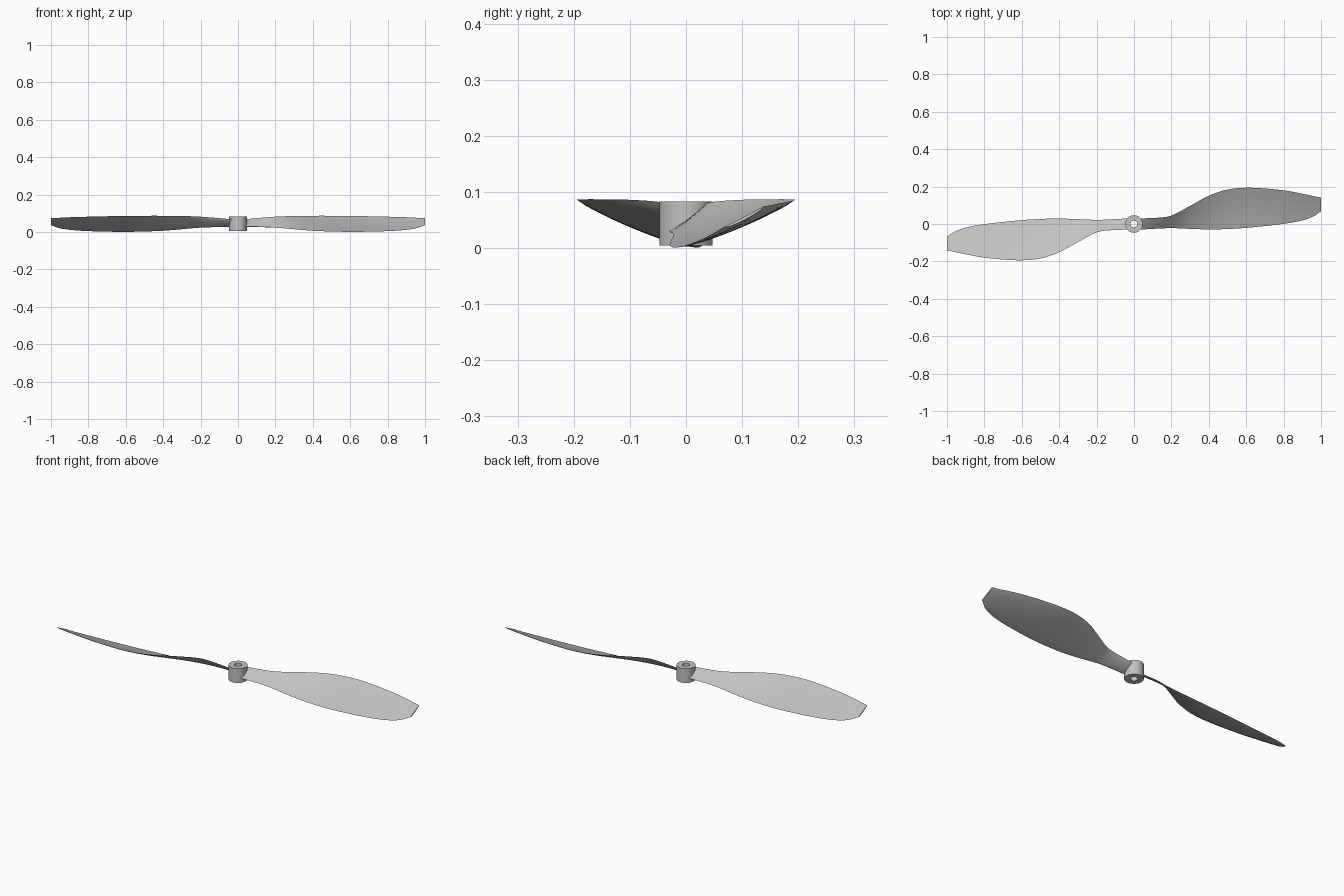
import bpy, bmesh, math
from mathutils import Matrix

cube = bpy.data.objects.get("Cube")
if cube:
    bpy.data.objects.remove(cube, do_unlink=True)

grey = bpy.data.materials.new("light_grey")
grey.use_nodes = True
COLOUR = (0.54, 0.54, 0.54, 1)
grey.diffuse_color = COLOUR
grey.node_tree.nodes["Principled BSDF"].inputs["Base Color"].default_value = COLOUR

# Blade stations: distance, low edge y and z, high edge y and z
STATIONS = [
    (0.03, -0.030, 0.030, 0.030, 0.068),
    (0.12, -0.025, 0.028, 0.033, 0.076),
    (0.20, -0.022, 0.024, 0.045, 0.082),
    (0.30, -0.026, 0.015, 0.097, 0.086),
    (0.40, -0.029, 0.007, 0.151, 0.087),
    (0.50, -0.027, 0.003, 0.184, 0.087),
    (0.62, -0.019, 0.001, 0.194, 0.086),
    (0.80, 0.001, 0.005, 0.180, 0.082),
    (0.90, 0.019, 0.012, 0.162, 0.079),
    (0.96, 0.041, 0.022, 0.149, 0.076),
    (1.00, 0.068, 0.038, 0.140, 0.075),
]


def station(x):
    """Smooth cubic interpolation of the blade edges at distance x."""
    last = len(STATIONS) - 1
    i = next((k for k in range(last) if x <= STATIONS[k + 1][0]), last - 1)
    a, b = STATIONS[i], STATIONS[i + 1]
    before, after = STATIONS[max(i - 1, 0)], STATIONS[min(i + 2, last)]
    h = b[0] - a[0]
    t = (x - a[0]) / h
    values = []
    for k in range(1, len(a)):
        m0 = (b[k] - before[k]) / (b[0] - before[0]) * h
        m1 = (after[k] - a[k]) / (after[0] - a[0]) * h
        values.append(a[k] * (1 + 2 * t) * (1 - t) ** 2 + m0 * t * (1 - t) ** 2
                      + b[k] * t * t * (3 - 2 * t) + m1 * t * t * (t - 1))
    return values


def finish(bm, name, angle):
    bmesh.ops.recalc_face_normals(bm, faces=bm.faces)
    mesh = bpy.data.meshes.new(name)
    bm.to_mesh(mesh)
    bm.free()
    obj = bpy.data.objects.new(name, mesh)
    bpy.context.collection.objects.link(obj)
    mesh.materials.append(grey)
    bpy.ops.object.select_all(action="DESELECT")
    obj.select_set(True)
    bpy.context.view_layer.objects.active = obj
    bpy.ops.object.shade_smooth_by_angle(angle=math.radians(angle))
    return obj


def section(x, steps=14):
    """Closed cambered section: upper face out, lower face back."""
    y0, z0, y1, z1 = station(x)
    chord = y1 - y0
    camber = 0.03 * max(chord - 0.06, 0)
    thick = 0.006 + 0.006 * max(0, 1 - x / 0.4)
    points = []
    for k in range(2 * steps):
        upper = k <= steps
        t = k / steps if upper else 2 - k / steps
        bulge = 4 * t * (1 - t)
        z = z0 + (z1 - z0) * t - bulge * camber
        if not upper:
            z -= thick * math.sqrt(bulge)
        points.append((x, y0 + chord * t, max(z, 0)))
    return points


def make_blade(name, turn):
    bm = bmesh.new()
    count = 60
    rings = []
    for i in range(count + 1):
        x = 0.03 + 0.97 * i / count
        rings.append([bm.verts.new(p) for p in section(x)])
    for a, b in zip(rings, rings[1:]):
        for k in range(len(a)):
            j = (k + 1) % len(a)
            bm.faces.new((a[k], a[j], b[j], b[k]))
    bm.faces.new(rings[0])
    bm.faces.new(rings[-1])
    bm.transform(Matrix.Rotation(turn, 4, "Z"))
    return finish(bm, name, 40)


make_blade("left_blade", 0)
make_blade("right_blade", math.pi)

# Hub: a bored cylinder turned from a rectangular profile
bm = bmesh.new()
profile = [(0.018, 0.005), (0.047, 0.005), (0.047, 0.083), (0.018, 0.083)]
verts = [bm.verts.new((r, 0, z)) for r, z in profile]
edges = [bm.edges.new((verts[k - 1], verts[k])) for k in range(len(verts))]
bmesh.ops.spin(bm, geom=verts + edges, cent=(0, 0, 0), axis=(0, 0, 1),
               angle=2 * math.pi, steps=48, use_merge=True)
bmesh.ops.remove_doubles(bm, verts=bm.verts, dist=0.0001)
finish(bm, "hub", 30)
